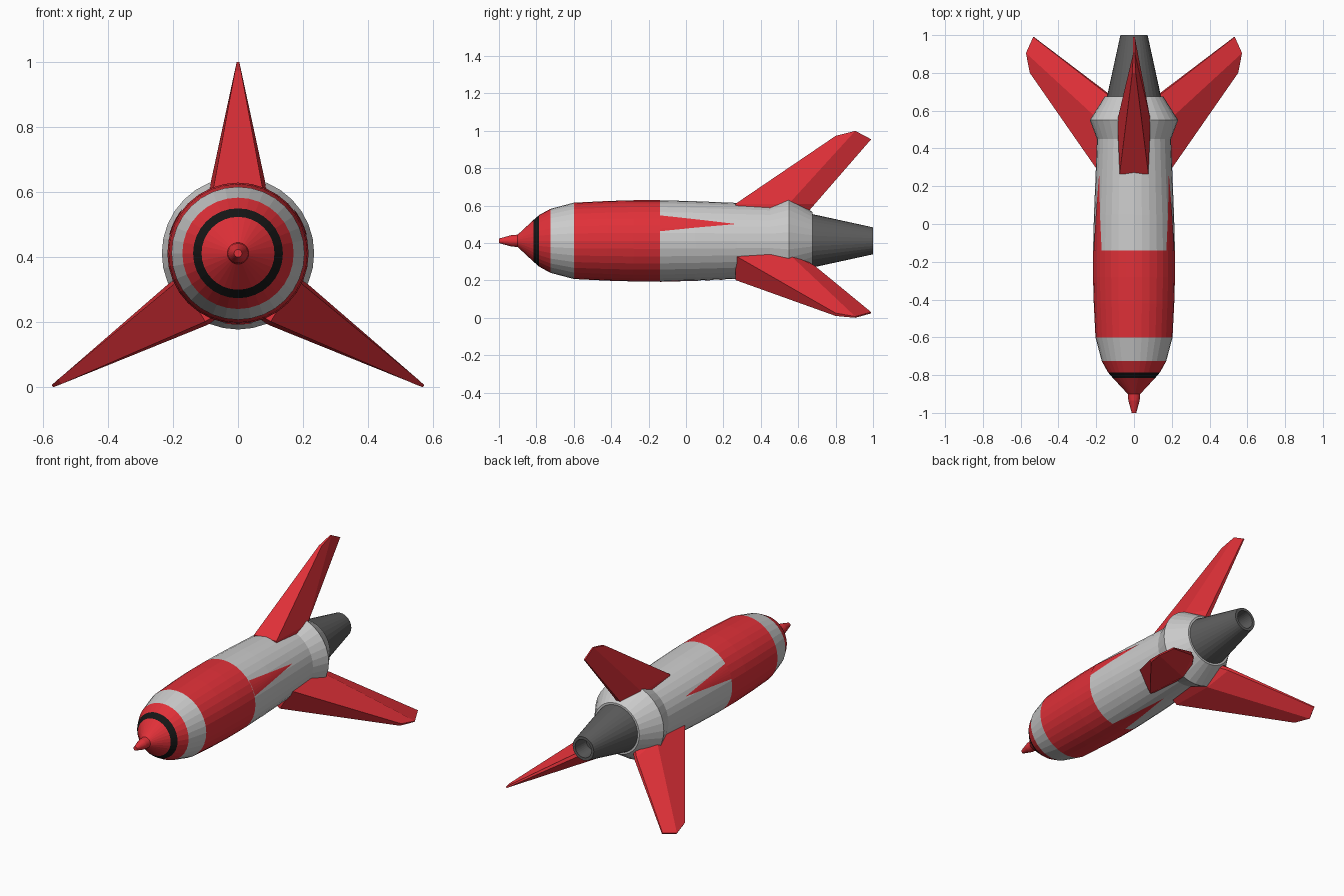
import bpy, bmesh
from math import sin, cos, pi, radians
from mathutils import Vector

if "Cube" in bpy.data.objects:
    bpy.data.objects.remove(bpy.data.objects["Cube"])

CZ = 0.412      # height of the body axis
SEG = 32


def material(name, rgb):
    m = bpy.data.materials.new(name)
    m.diffuse_color = (*rgb, 1)
    m.use_nodes = True
    m.node_tree.nodes["Principled BSDF"].inputs["Base Color"].default_value = m.diffuse_color
    return m


RED = material("red", (0.75, 0.03, 0.04))
BLACK = material("black", (0.008, 0.008, 0.008))
DARK = material("dark_grey", (0.11, 0.11, 0.11))


def finish(name, bm, mat=None):
    bmesh.ops.recalc_face_normals(bm, faces=bm.faces)
    me = bpy.data.meshes.new(name)
    bm.to_mesh(me)
    bm.free()
    ob = bpy.data.objects.new(name, me)
    bpy.context.collection.objects.link(ob)
    if mat:
        me.materials.append(mat)
    return ob


def bridge(bm, a, b):
    n = len(a)
    for i in range(n):
        bm.faces.new((a[i], a[(i + 1) % n], b[(i + 1) % n], b[i]))


def lathe(name, profile, mat=None, cap_start=False, cap_end=False):
    """Revolve (y, radius) points around the body axis."""
    bm = bmesh.new()
    rings = [[bm.verts.new((r * cos(2 * pi * i / SEG), y, CZ + r * sin(2 * pi * i / SEG)))
              for i in range(SEG)] for y, r in profile]
    for a, b in zip(rings, rings[1:]):
        bridge(bm, a, b)
    if cap_start:
        bm.faces.new(rings[0])
    if cap_end:
        bm.faces.new(rings[-1])
    return finish(name, bm, mat)


# Body bands from nose to tail
lathe("nose_tip", [(-1, 0.012), (-0.935, 0.030), (-0.90, 0.033)], RED, cap_start=True)
lathe("nose_cone", [(-0.90, 0.033), (-0.815, 0.112)], RED)
lathe("nose_ring", [(-0.815, 0.112), (-0.785, 0.138)], BLACK)
lathe("nose_collar", [(-0.785, 0.138), (-0.725, 0.171)], RED)
lathe("front_band", [(-0.725, 0.171), (-0.60, 0.204)])
lathe("red_band", [(-0.60, 0.204), (-0.42, 0.213), (-0.28, 0.217), (-0.14, 0.217)], RED)
REAR = [(-0.14, 0.217), (0.05, 0.212), (0.27, 0.203), (0.45, 0.196)]
lathe("rear_body", REAR + [(0.55, 0.234), (0.675, 0.155), (0.675, 0.10)])
lathe("nozzle", [(0.67, 0.144), (1, 0.072), (1, 0.055), (0.90, 0.050)], DARK, cap_end=True)


# Red pointed stripes lying on the rear body
def stripe(name, angle, half=12.5, cols=6):
    bm = bmesh.new()
    rows = []
    for k, (y, r) in enumerate(REAR[:3]):
        h = half * (0.27 - y) / 0.41
        if k == 2:
            t = radians(angle)
            rows.append([bm.verts.new(((r + .002) * cos(t), y, CZ + (r + .002) * sin(t)))])
            continue
        ts = [radians(angle - h + 2 * h * i / cols) for i in range(cols + 1)]
        rows.append([bm.verts.new(((r + .002) * cos(t), y, CZ + (r + .002) * sin(t))) for t in ts])
    for i in range(cols):
        bm.faces.new((rows[0][i], rows[0][i + 1], rows[1][i + 1], rows[1][i]))
        bm.faces.new((rows[1][i], rows[1][i + 1], rows[2][0]))
    ob = finish(name, bm, RED)
    # Make the sheet face outward
    p = ob.data.polygons[0]
    if p.normal.dot(p.center - Vector((0, p.center.y, CZ))) < 0:
        ob.data.flip_normals()


for name, angle in (("right_stripe", 26), ("left_stripe", 154), ("bottom_stripe", 270)):
    stripe(name, angle)


# Swept fins: sunken ring, root ring and thin tip ring, as (y, half width, offset along fin)
def fin(name, root, tip):
    root, tip = Vector((root[0], 0, root[1])), Vector((tip[0], 0, tip[1]))
    out = (tip - root).normalized()
    side = Vector((out.z, 0, -out.x))
    sections = [
        (root, [(0.27, 0.076, -0.08), (0.55, 0.088, -0.08), (0.62, 0.015, -0.08)]),
        (root, [(0.265, 0.076, 0), (0.55, 0.088, 0), (0.69, 0.012, 0)]),
        (tip, [(0.80, 0.009, -0.027), (0.905, 0.004, 0), (0.99, 0.004, -0.045)]),
    ]
    bm = bmesh.new()
    rings = []
    for base, pts in sections:
        loop = [(y, w, u) for y, w, u in pts] + [(y, -w, u) for y, w, u in reversed(pts)]
        rings.append([bm.verts.new(base + out * u + side * w + Vector((0, y, 0)))
                      for y, w, u in loop])
    for a, b in zip(rings, rings[1:]):
        bridge(bm, a, b)
    bm.faces.new(rings[0])
    # Close the tip with two quads
    t = rings[-1]
    bm.faces.new((t[0], t[1], t[4], t[5]))
    bm.faces.new((t[1], t[2], t[3], t[4]))
    finish(name, bm, RED)


fin("top_fin", (0, 0.61), (0, 1.0))
for name, s in (("right_fin", 1), ("left_fin", -1)):
    fin(name, (s * 0.14, 0.267), (s * 0.57, 0.004))
